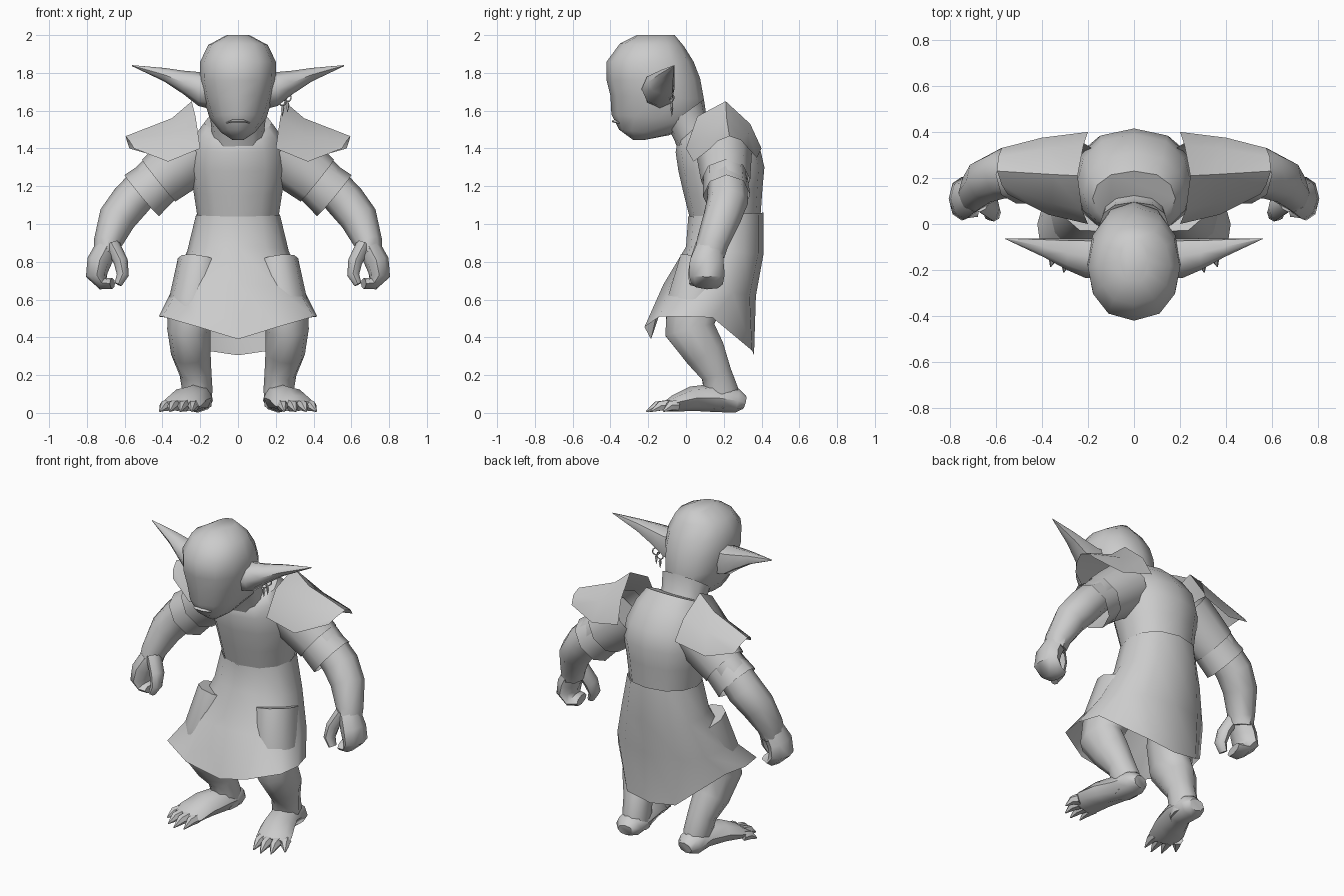
import bpy, bmesh, math
from mathutils import Vector

skin = bpy.data.materials.new("plain grey")
skin.diffuse_color = (0.6, 0.6, 0.6, 1)


def loft(name, rings, closed=True, caps=True, mirror=False, angle=50):
    """Skin a list of equal-length point rings into one smooth object."""
    bm = bmesh.new()
    rows = [[bm.verts.new(p) for p in r] for r in rings]
    n = len(rows[0])
    for a, b in zip(rows, rows[1:]):
        for i in range(n if closed else n - 1):
            j = (i + 1) % n
            bm.faces.new((a[i], a[j], b[j], b[i]))
    if closed and caps:
        bm.faces.new(rows[0])
        bm.faces.new(rows[-1])
    bmesh.ops.recalc_face_normals(bm, faces=bm.faces)
    me = bpy.data.meshes.new(name)
    bm.to_mesh(me)
    bm.free()
    me.materials.append(skin)
    ob = bpy.data.objects.new(name, me)
    bpy.context.collection.objects.link(ob)
    bpy.ops.object.select_all(action='DESELECT')
    ob.select_set(True)
    bpy.context.view_layer.objects.active = ob
    bpy.ops.object.shade_smooth_by_angle(angle=math.radians(angle))
    if mirror:
        m = ob.modifiers.new("mirror", 'MIRROR')
        m.use_mirror_merge = False
    return ob


def body_ring(yf, zf, yb, zb, w, n=12):
    """Tilted oval running from a front point to a back point, half width w."""
    pts = []
    for i in range(n):
        t = 2 * math.pi * i / n
        s, k = math.sin(t), (1 - math.cos(t)) / 2
        x = math.copysign(abs(s) ** 0.85, s) * w if abs(s) > 1e-6 else 0
        pts.append((x, yf + (yb - yf) * k, zf + (zb - zf) * k))
    return pts


def tube(name, path, ref, n=8, caps=True, mirror=True):
    """Limb along a path of (x, y, z, radius along ref, other radius)."""
    c = [Vector(p[:3]) for p in path]
    rings = []
    for i, p in enumerate(path):
        d = (c[min(i + 1, len(c) - 1)] - c[max(i - 1, 0)]).normalized()
        u = Vector(ref)
        u = (u - d * u.dot(d)).normalized()
        v = d.cross(u)
        rings.append([c[i] + u * math.cos(t) * p[3] + v * math.sin(t) * p[4]
                      for t in (2 * math.pi * k / n for k in range(n))])
    return loft(name, rings, caps=caps, mirror=mirror)


X, Y, Z = (1, 0, 0), (0, 1, 0), (0, 0, 1)

# head and neck
loft("head", [body_ring(*r) for r in (
    (-.28, 1.445, -.22, 1.445, .03), (-.355, 1.50, -.09, 1.47, .09),
    (-.395, 1.58, .095, 1.54, .15), (-.40, 1.68, .095, 1.66, .185),
    (-.42, 1.76, .075, 1.77, .203), (-.42, 1.86, .04, 1.86, .20),
    (-.35, 1.955, -.01, 1.94, .158), (-.26, 2.0, -.06, 2.0, .06))])
loft("neck", [body_ring(*r) for r in (
    (-.10, 1.52, .095, 1.66, .15), (-.06, 1.44, .11, 1.56, .14),
    (-.03, 1.36, .17, 1.48, .14))])

# mouth lip
tube("lip", [(-.06, -.355, 1.535, .004, .004), (-.03, -.382, 1.545, .012, .008),
             (.03, -.382, 1.545, .012, .008), (.06, -.355, 1.535, .004, .004)],
     Y, n=6, mirror=False)

# long ears, flattened at the back
ear = []
for x, y, z, ry, rz in ((.15, -.14, 1.71, .09, .10), (.21, -.14, 1.715, .095, .09),
                        (.29, -.125, 1.75, .075, .062), (.39, -.10, 1.79, .045, .036),
                        (.56, -.062, 1.838, .003, .003)):
    ear.append([(x, min(y + ry * math.cos(t), -.062), z + rz * math.sin(t))
                for t in (math.pi * k / 4 for k in range(8))])
loft("ear", ear, mirror=True)

# earrings on one ear
for i, (x, z) in enumerate(((.235, 1.65), (.262, 1.67))):
    bpy.ops.mesh.primitive_torus_add(location=(x, -.075, z), major_radius=.022,
                                     minor_radius=.004, major_segments=10,
                                     minor_segments=4,
                                     rotation=(math.pi / 2, 0, .5 * i))
    bpy.context.object.name = "earring_hoop"
    bpy.context.object.data.materials.append(skin)
    tube("earring_drop", [(x, -.075, z - .02, .003, .003), (x, -.075, z - .04, .01, .008),
                          (x, -.075, z - .08, .001, .001)], X, n=5, mirror=False)

# tunic body
loft("tunic", [body_ring(*r) for r in (
    (.02, 1.03, .395, 1.05, .215), (-.01, 1.15, .405, 1.19, .235),
    (-.04, 1.28, .415, 1.30, .26), (-.055, 1.38, .39, 1.41, .25),
    (-.045, 1.44, .31, 1.52, .22), (-.01, 1.48, .23, 1.59, .18))])

# flared skirt with pointed front and long back hem
half = [(0, -.185, .39), (.21, -.22, .455), (.40, -.14, .51), (.42, 0, .51),
        (.38, .14, .505), (.17, .35, .33), (0, .36, .305)]
hem = half + [(-x, y, z) for x, y, z in half[5:0:-1]]
loft("skirt", [body_ring(*r) for r in (
    (.012, 1.04, .41, 1.06, .222), (0, .88, .41, .84, .268),
    (-.12, .68, .37, .62, .35))] + [hem], caps=False)

# shoulder pads: arched sheets, three stations from neck to tip
pad = [[(.20, -.0, 1.40), (.225, .06, 1.57), (.245, .21, 1.65), (.22, .34, 1.53), (.20, .40, 1.40)],
       [(.37, .04, 1.33), (.36, .09, 1.46), (.35, .215, 1.56), (.37, .33, 1.48), (.40, .375, 1.35)],
       [(.55, .13, 1.40), (.575, .17, 1.44), (.595, .23, 1.465), (.59, .29, 1.445), (.575, .33, 1.40)]]
ob = loft("shoulder_pad", pad, closed=False, mirror=True)
for p in ob.data.polygons:
    if p.normal.z < 0:
        ob.data.flip_normals()
        break

# sleeves in two layers
tube("sleeve_upper", [(.22, .20, 1.39, .15, .16), (.32, .205, 1.31, .14, .155),
                      (.42, .21, 1.23, .13, .142)], Y, caps=False)
tube("sleeve_cuff", [(.30, .205, 1.32, .11, .12), (.42, .21, 1.225, .12, .13),
                     (.51, .215, 1.15, .125, .142)], Y, caps=False)

# arms
tube("arm", [(.30, .20, 1.38, .10, .10), (.45, .22, 1.25, .10, .10),
             (.57, .22, 1.12, .11, .105), (.64, .19, 1.03, .10, .10),
             (.69, .14, .90, .085, .075), (.70, .125, .84, .08, .065)], Y)

# fists: curled fingers and a thumb leaving a gap
tube("fist", [(.70, .125, .87, .075, .06), (.735, .11, .80, .09, .065),
              (.748, .11, .73, .095, .058), (.715, .11, .685, .085, .035),
              (.665, .10, .685, .07, .028)], Y)
tube("thumb", [(.665, .10, .89, .05, .04), (.62, .07, .80, .05, .038),
               (.61, .05, .73, .04, .032), (.635, .045, .68, .028, .02)], Y)

# bent legs
tube("leg", [(.20, .10, .80, .12, .14), (.24, .04, .57, .13, .15),
             (.26, .02, .44, .115, .14), (.25, .10, .32, .105, .115),
             (.225, .16, .21, .085, .085), (.215, .185, .12, .08, .095),
             (.21, .195, .03, .07, .09)], X, n=10)

# feet
tube("foot", [(.21, .31, .055, .05, .035), (.215, .27, .065, .083, .065),
              (.22, .15, .08, .085, .075), (.26, .03, .075, .10, .065),
              (.295, -.06, .05, .108, .045), (.305, -.10, .035, .09, .03)], X)

# clawed toes
for bx, by, tx, ty in ((.235, -.08, .245, -.195), (.285, -.10, .305, -.21),
                       (.335, -.09, .362, -.185), (.37, -.05, .415, -.12)):
    mx, my = (bx + tx) / 2, (by + ty) / 2
    tube("toe", [(bx, by, .04, .034, .032), (mx, my, .036, .026, .028),
                 (tx, ty, .008, .003, .004)], X, n=6)
